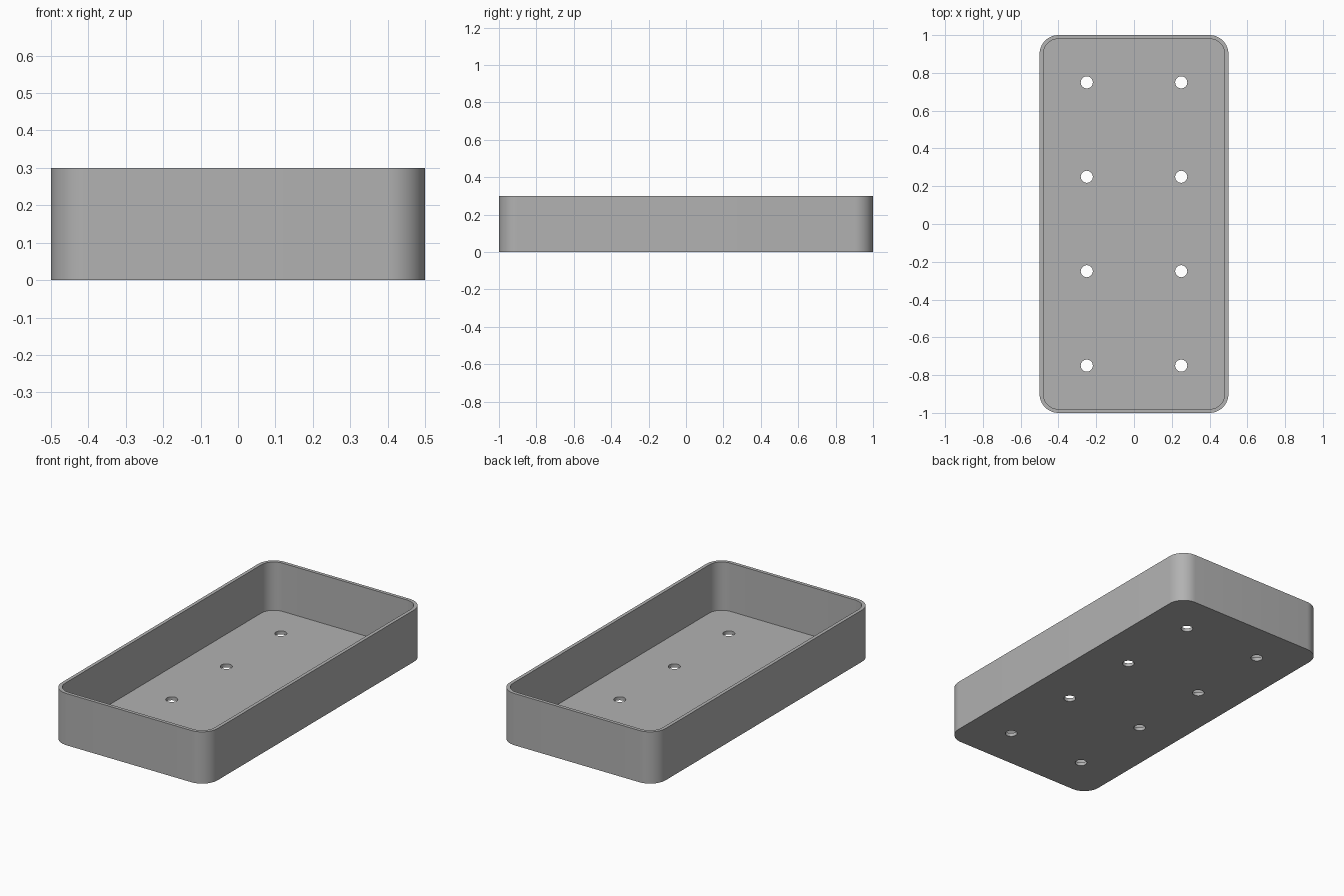
import bpy
import bmesh
from math import sin, cos, pi, radians

cube = bpy.data.objects.get("Cube")
if cube:
    bpy.data.objects.remove(cube)

WIDTH, LENGTH, HEIGHT = 1.0, 2.0, 0.3
WALL, FLOOR, CORNER = 0.02, 0.02, 0.1
HOLE_RADIUS = 0.032
HOLE_X = (-0.25, 0.25)
HOLE_Y = (-0.75, -0.25, 0.25, 0.75)

grey = bpy.data.materials.new("plain grey")
grey.use_nodes = True
colour = (0.445, 0.445, 0.445, 1)
grey.diffuse_color = colour
grey.node_tree.nodes["Principled BSDF"].inputs["Base Color"].default_value = colour


def rounded_rectangle(inset, steps=12):
    """Outline points of the tray, shrunk by the inset."""
    radius = CORNER - inset
    cx, cy = WIDTH / 2 - CORNER, LENGTH / 2 - CORNER
    points = []
    for quarter, (sx, sy) in enumerate([(1, 1), (-1, 1), (-1, -1), (1, -1)]):
        for i in range(steps + 1):
            a = (quarter + i / steps) * pi / 2
            points.append((sx * cx + radius * cos(a), sy * cy + radius * sin(a)))
    return points


def circle(x, y, sides=32):
    angles = [2 * pi * i / sides for i in range(sides)]
    return [(x + HOLE_RADIUS * cos(a), y + HOLE_RADIUS * sin(a)) for a in angles]


def add_loop(bm, points, z):
    verts = [bm.verts.new((x, y, z)) for x, y in points]
    for a, b in zip(verts, verts[1:] + verts[:1]):
        bm.edges.new((a, b))
    return verts


def bridge(bm, low, high):
    for i in range(len(low)):
        j = (i + 1) % len(low)
        bm.faces.new((low[i], low[j], high[j], high[i]))


def fill(bm, loops):
    """Flat face inside the first loop, pierced by the others."""
    edges = [bm.edges.get((a, b)) for loop in loops
             for a, b in zip(loop, loop[1:] + loop[:1])]
    bmesh.ops.triangle_fill(bm, edges=edges, use_beauty=True)


bm = bmesh.new()

# Walls and rim
outer, inner = rounded_rectangle(0), rounded_rectangle(WALL)
outer_low, outer_high = add_loop(bm, outer, 0), add_loop(bm, outer, HEIGHT)
inner_low, inner_high = add_loop(bm, inner, FLOOR), add_loop(bm, inner, HEIGHT)
bridge(bm, outer_low, outer_high)
bridge(bm, outer_high, inner_high)
bridge(bm, inner_high, inner_low)

# Drain holes through the floor
holes = [circle(x, y) for x in HOLE_X for y in HOLE_Y]
holes_low = [add_loop(bm, h, 0) for h in holes]
holes_high = [add_loop(bm, h, FLOOR) for h in holes]
for low, high in zip(holes_low, holes_high):
    bridge(bm, low, high)

# Underside and inside floor
fill(bm, [outer_low] + holes_low)
fill(bm, [inner_low] + holes_high)
bmesh.ops.recalc_face_normals(bm, faces=bm.faces)

mesh = bpy.data.meshes.new("tray")
bm.to_mesh(mesh)
bm.free()
mesh.materials.append(grey)
tray = bpy.data.objects.new("tray", mesh)
bpy.context.collection.objects.link(tray)

bpy.context.view_layer.objects.active = tray
tray.select_set(True)
bpy.ops.object.shade_smooth_by_angle(angle=radians(30))
